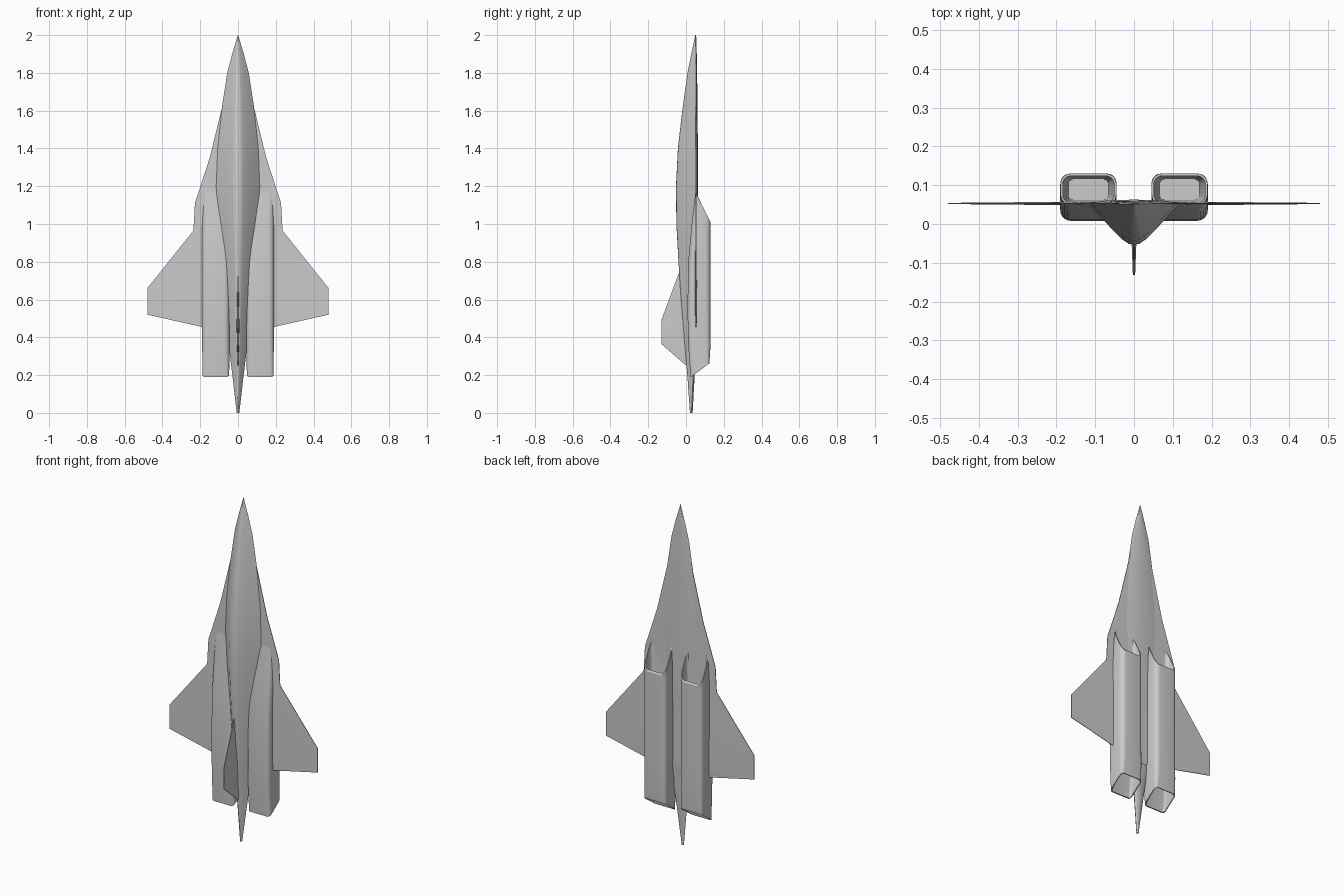
import bpy, bmesh, math

if "Cube" in bpy.data.objects:
    bpy.data.objects.remove(bpy.data.objects["Cube"])

WING_Y = 0.053


def finish(name, bm, angle=30):
    bmesh.ops.remove_doubles(bm, verts=bm.verts, dist=1e-5)
    bmesh.ops.recalc_face_normals(bm, faces=bm.faces)
    me = bpy.data.meshes.new(name)
    bm.to_mesh(me)
    bm.free()
    ob = bpy.data.objects.new(name, me)
    bpy.context.collection.objects.link(ob)
    bpy.ops.object.select_all(action='DESELECT')
    ob.select_set(True)
    bpy.context.view_layer.objects.active = ob
    bpy.ops.object.shade_smooth_by_angle(angle=math.radians(angle))
    return ob


def loft(name, rings):
    # skin a list of equal-length rings and cap both ends
    bm = bmesh.new()
    loops = [[bm.verts.new(p) for p in r] for r in rings]
    n = len(loops[0])
    for a, b in zip(loops, loops[1:]):
        for i in range(n):
            j = (i + 1) % n
            bm.faces.new((a[i], a[j], b[j], b[i]))
    bm.faces.new(loops[0])
    bm.faces.new(loops[-1])
    return finish(name, bm)


# Fuselage: ridged back, nearly flat belly (z, half width, ridge y, edge y, belly y)
stations = [
    (2.0, .001, .049, .051, .053), (1.9, .031, .028, .052, .057),
    (1.8, .057, .008, .053, .059), (1.6, .088, -.020, .053, .061),
    (1.4, .110, -.043, .053, .063), (1.2, .119, -.053, .053, .063),
    (1.0, .110, -.051, .053, .062), (.8, .094, -.040, .053, .060),
    (.6, .077, -.027, .052, .058), (.4, .054, -.011, .047, .054),
    (.2, .030, .007, .038, .046), (0, .007, .021, .029, .035)]


def body_ring(z, w, top, edge, belly):
    h = edge - top
    half = [(.12, top + .02 * h), (.24, top + .11 * h), (.55, top + .46 * h),
            (.82, top + .78 * h), (1, edge), (.6, edge + .75 * (belly - edge))]
    right = [(f * w, y, z) for f, y in half]
    left = [(-x, y, z) for x, y, z in reversed(right)]
    return [(0, top, z)] + right + [(0, belly, z)] + left


loft("fuselage", [body_ring(*s) for s in stations])

# Wing: thin plate with chines, thickest along the centre line
outline = [(.002, 1.99), (.052, 1.75), (.15, 1.35), (.228, 1.11), (.236, .965),
           (.48, .66), (.48, .52), (.19, .455), (.03, .42)]
bm = bmesh.new()
for s in (1, -1):
    rows = []
    for x, z in outline:
        t = min(.006, .001 + x * .05)
        rows.append([bm.verts.new(p) for p in (
            (0, WING_Y - t, z), (s * x, WING_Y - .0015, z),
            (s * x, WING_Y + .0015, z), (0, WING_Y + t, z))])
    for a, b in zip(rows, rows[1:]):
        for i in range(3):
            bm.faces.new((a[i], a[i + 1], b[i + 1], b[i]))
    bm.faces.new(rows[0])
    bm.faces.new(rows[-1])
finish("wing", bm, 20)


# Engine nacelles: rounded boxes with raked inlets and raked nozzles
def box_ring(cx, hx, y0, y1, r, z0, z1):
    r = min(r, (y1 - y0) / 2.01)
    pts = []
    for k, (sx, yc) in enumerate(((1, y1 - r), (-1, y1 - r), (-1, y0 + r), (1, y0 + r))):
        for i in range(6):
            a = math.radians(90 * k + 18 * i)
            x = cx + sx * (hx - r) + r * math.cos(a)
            y = yc + r * math.sin(a)
            pts.append((x, y, z0 + (z1 - z0) * (y - y0) / (y1 - y0)))
    return pts


for side, s in (("right", 1), ("left", -1)):
    c = s * .1175
    loft(side + "_nacelle", [
        box_ring(c, .052, .062, .116, .015, .80, .80),     # inlet back wall
        box_ring(c, .066, .054, .124, .021, 1.165, 1.02),  # inlet throat
        box_ring(c, .072, .050, .130, .026, 1.170, 1.01),  # inlet lip
        box_ring(c, .073, .030, .130, .028, 1.00, .96),
        box_ring(c, .073, .012, .130, .028, .80, .80),
        box_ring(c, .073, .008, .130, .028, .55, .55),
        box_ring(c, .072, .012, .130, .024, .36, .36),
        box_ring(c, .071, .024, .124, .016, .19, .262),    # nozzle rim
        box_ring(c, .066, .029, .119, .013, .192, .262),
        box_ring(c, .050, .062, .112, .010, .33, .33)])    # nozzle throat

# Tail fin: thin tapered blade on the back (y, z, half thickness)
fin = [(.03, .76, .002), (-.038, .74, .002), (-.131, .49, .0015),
       (-.131, .365, .0015), (-.005, .255, .002), (.03, .24, .002)]
bm = bmesh.new()
mid = {}
for s in (1, -1):
    edge = [bm.verts.new((s * t, y, z)) for y, z, t in fin]
    root = bm.verts.new((s * .008, .0, .46))
    tip = bm.verts.new((s * .003, -.131, .43))
    mid[s] = edge
    for tri in ((0, 1, root), (1, 2, root), (2, tip, root), (tip, 3, root),
                (3, 4, root), (4, 5, root), (5, 0, root)):
        bm.faces.new([edge[v] if isinstance(v, int) else v for v in tri])
    mid[s] = edge[:3] + [tip] + edge[3:]
n = len(mid[1])
for i in range(n):
    j = (i + 1) % n
    bm.faces.new((mid[1][i], mid[1][j], mid[-1][j], mid[-1][i]))
finish("tail_fin", bm, 30)
